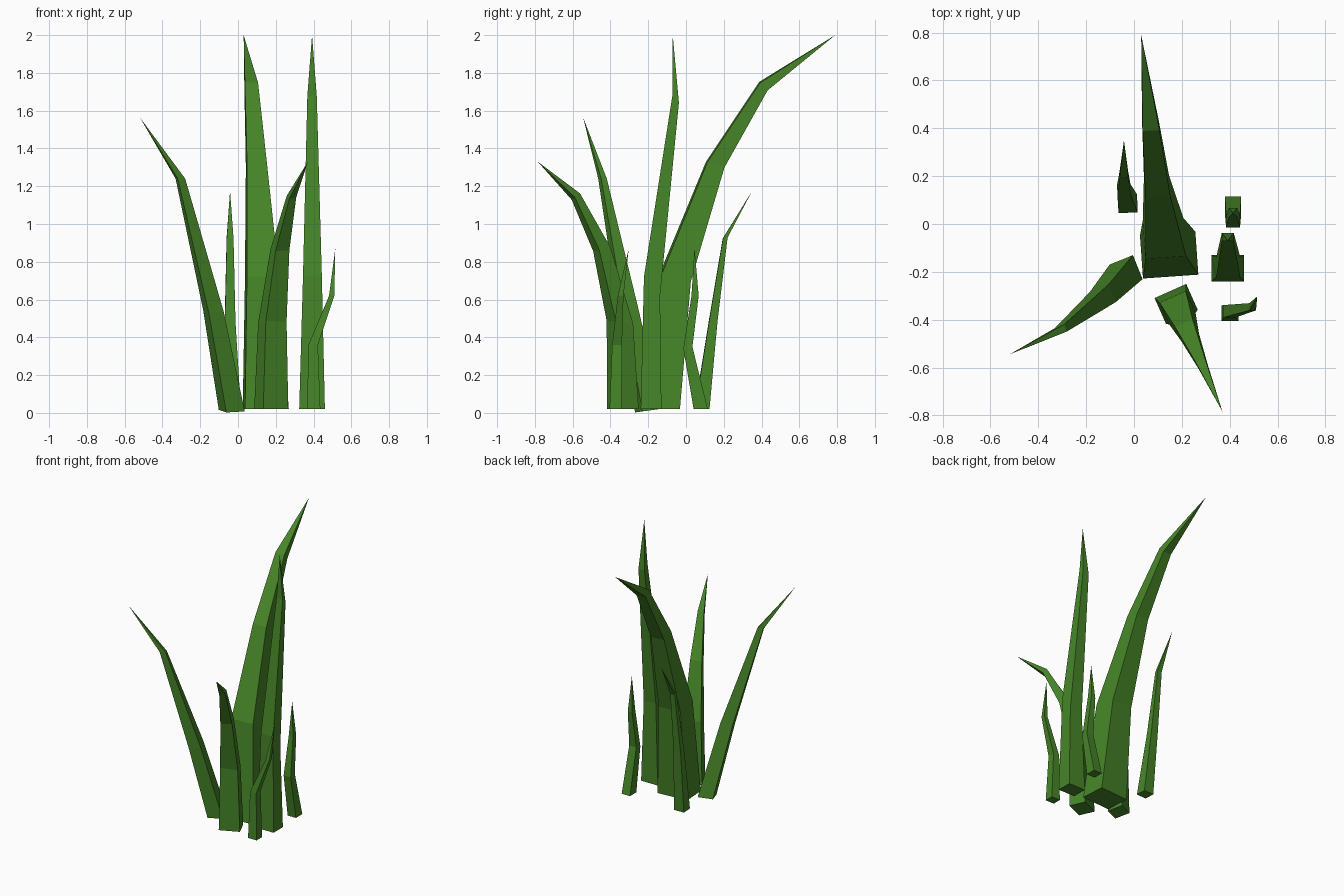
import bpy, bmesh, math

green = bpy.data.materials.new("grass_green")
green.diffuse_color = (0.061, 0.235, 0.021, 1)


def blade(name, yaw, rings, tip):
    """Four-sided blade; each ring is x, y, z, width, depth, slope along y."""
    bm = bmesh.new()
    c, s = math.cos(math.radians(yaw)), math.sin(math.radians(yaw))
    loops = []
    for x, y, z, w, d, slope in rings:
        loop = []
        for i, j in ((-.5, -.5), (.5, -.5), (.5, .5), (-.5, .5)):
            dx, dy = i * w * c - j * d * s, i * w * s + j * d * c
            loop.append(bm.verts.new((x + dx, y + dy, z + slope * dy)))
        loops.append(loop)
    bm.faces.new(loops[0][::-1])
    for a, b in zip(loops, loops[1:]):
        for k in range(4):
            n = (k + 1) % 4
            bm.faces.new((a[k], a[n], b[n], b[k]))
    top = bm.verts.new(tip)
    for k in range(4):
        bm.faces.new((loops[-1][k], loops[-1][(k + 1) % 4], top))
    bmesh.ops.recalc_face_normals(bm, faces=bm.faces)
    mesh = bpy.data.meshes.new(name)
    bm.to_mesh(mesh)
    bm.free()
    mesh.materials.append(green)
    bpy.context.collection.objects.link(bpy.data.objects.new(name, mesh))


# Broad blade arching to the back
blade("large_back_blade", 4, [
    (.147, -.13, .02, .232, .18, 0),
    (.127, -.06, .71, .17, .16, -.15),
    (.097, .155, 1.315, .105, .09, -.33),
    (.07, .41, 1.73, .07, .04, -1)], (.03, .79, 2.0))

# Tall straight blade on the right
blade("tall_right_blade", 0, [
    (.392, -.185, .02, .136, .11, 0),
    (.394, -.18, .67, .1, .085, -1.2),
    (.392, -.055, 1.66, .05, .035, -1)], (.392, -.07, 2.0))

# Blade bending to the front
blade("front_blade", 24, [
    (.176, -.334, .02, .145, .118, 0),
    (.182, -.35, .48, .12, .1, -.1),
    (.222, -.445, .865, .08, .066, .2),
    (.283, -.583, 1.145, .042, .03, .75)], (.37, -.785, 1.33))

# Blade leaning left
blade("left_blade", 22, [
    (-.033, -.2, .012, .105, .108, .14),
    (-.13, -.305, .54, .085, .08, .2),
    (-.305, -.442, 1.24, .042, .032, 0)], (-.52, -.545, 1.565))

# Small blade at the back left
blade("small_back_blade", 2, [
    (-.026, .085, .02, .08, .076, 0),
    (-.042, .143, .48, .056, .045, 0),
    (-.042, .207, .925, .036, .025, .2)], (-.042, .35, 1.175))

# Small kinked blades on the right
blade("small_right_blade", 0, [
    (.414, .078, .02, .068, .075, 0),
    (.414, .01, .345, .058, .048, .2),
    (.414, .048, .62, .035, .038, 0)], (.414, .045, .875))
blade("small_front_blade", 0, [
    (.401, -.373, .02, .07, .064, 0),
    (.398, -.365, .36, .05, .052, 0),
    (.496, -.346, .62, .028, .03, 0)], (.515, -.303, .87))
